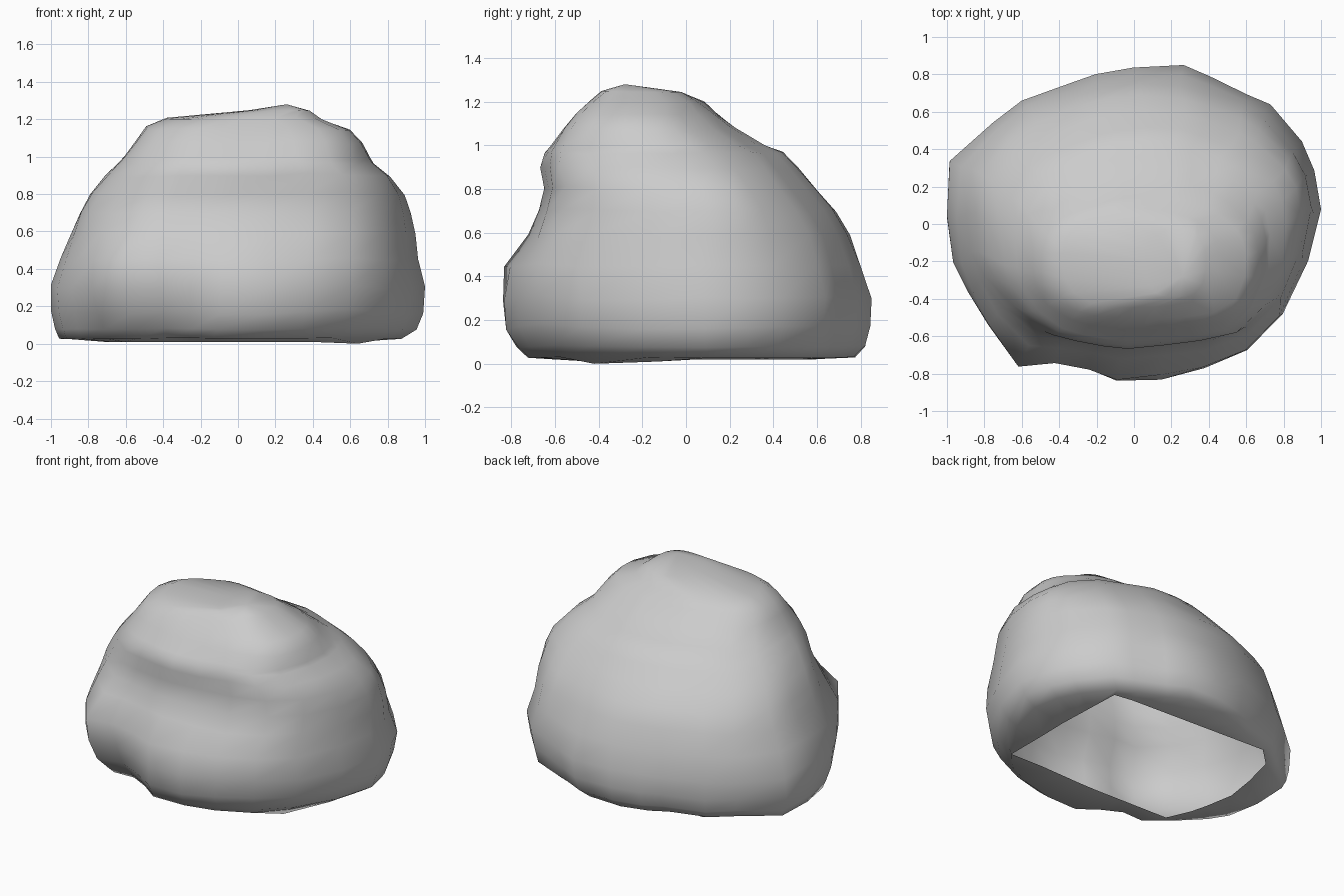
import bpy, bmesh, math
from mathutils import Vector, noise

if "Cube" in bpy.data.objects:
    bpy.data.objects.remove(bpy.data.objects["Cube"])

# Widest outline seen from above
OUTLINE = [(1, .08), (.96, .28), (.89, .43), (.73, .64), (.6, .70), (.4, .78), (.26, .85),
           (0, .85), (-.2, .80), (-.33, .74), (-.6, .66), (-.75, .53), (-.98, .33), (-1, .05),
           (-.96, -.2), (-.9, -.35), (-.8, -.55), (-.65, -.77), (-.44, -.75), (-.25, -.78),
           (-.1, -.85), (.15, -.82), (.37, -.76), (.6, -.66), (.78, -.47), (.93, -.2)]

# Height, left, right, front, back of each horizontal slice
LEVELS = [(.03, -.96, .87, -.75, .77), (.08, -.98, .95, -.80, .82), (.17, -1, .98, -.85, .84),
          (.30, -1, 1, -.85, .85), (.45, -.95, .96, -.83, .80), (.59, -.90, .94, -.72, .75),
          (.70, -.85, .92, -.67, .69), (.80, -.79, .89, -.64, .60), (.90, -.71, .81, -.655, .51),
          (.97, -.64, .72, -.64, .44), (1.0, -.61, .70, -.62, .36), (1.08, -.54, .66, -.57, .23),
          (1.15, -.49, .60, -.51, .14), (1.20, -.38, .45, -.45, .08), (1.245, .06, .385, -.39, -.02)]

# Open underside
HOLE = [(.6, .54), (0, .57), (-.6, .60), (-.7, .42), (-.76, .03), (-.64, -.42), (0, -.44), (.64, -.42)]


def hole_point(d):
    """Where the ray from the centre along d meets the hole edge."""
    for i, a in enumerate(HOLE):
        a, b = Vector(a), Vector(HOLE[(i + 1) % len(HOLE)])
        e = b - a
        den = d.x * e.y - d.y * e.x
        if abs(den) < 1e-6:
            continue
        t = (a.x * e.y - a.y * e.x) / den
        s = (a.x * d.y - a.y * d.x) / den
        if t > 0 and -1e-5 <= s <= 1.00001:
            return d * t
    return d * .5


def slice_point(p, z, l, r, f, b):
    """Outline low down, rounded block higher up."""
    nx, ny = p[0], p[1] / .85
    a = math.atan2(ny, nx)
    # Squarer at the front than at the back
    e = 2.5 - .35 * math.sin(a)
    k = (abs(math.cos(a)) ** e + abs(math.sin(a)) ** e) ** (-1 / e)
    w = max(0, min(1, 1.15 - z / .9))
    # Front left corner juts out at mid height and is undercut below
    corner = math.exp(-((a - math.atan2(-.9, -.65)) / .4) ** 2)
    if z < .5:
        w += (1 - w) * corner
    s = 1 - corner * max(0, .42 - z) * .42
    x = s * (w * nx + (1 - w) * k * math.cos(a))
    y = s * (w * ny + (1 - w) * k * math.sin(a))
    q = Vector(((l + r) / 2 + x * (r - l) / 2, (f + b) / 2 + y * (b - f) / 2, z))
    amp = .022 if .1 < z < 1.22 else .008
    q += noise.noise_vector(q * 3.2) * amp
    return Vector((max(-1, min(1, q.x)), max(-.85, min(.85, q.y)), q.z))


# Rock shell
bm = bmesh.new()
rings = [[]]
for p in OUTLINE:
    h = hole_point(Vector(p))
    rings[0].append(bm.verts.new((h.x, h.y, .01 if h.y < 0 else .02)))
rings[0][24].co = (.64, -.42, 0)
for level in LEVELS:
    rings.append([bm.verts.new(slice_point(p, *level)) for p in OUTLINE])
n = len(OUTLINE)
for lo, hi in zip(rings, rings[1:]):
    for i in range(n):
        j = (i + 1) % n
        bm.faces.new((lo[i], lo[j], hi[j], hi[i]))
peak = bm.verts.new((.26, -.28, 1.28))
for i in range(n):
    bm.faces.new((rings[-1][i], rings[-1][(i + 1) % n], peak))
for f in bm.faces:
    f.smooth = True
mesh = bpy.data.meshes.new("rock")
bm.to_mesh(mesh)
bm.free()
rock = bpy.data.objects.new("rock", mesh)
bpy.context.collection.objects.link(rock)
